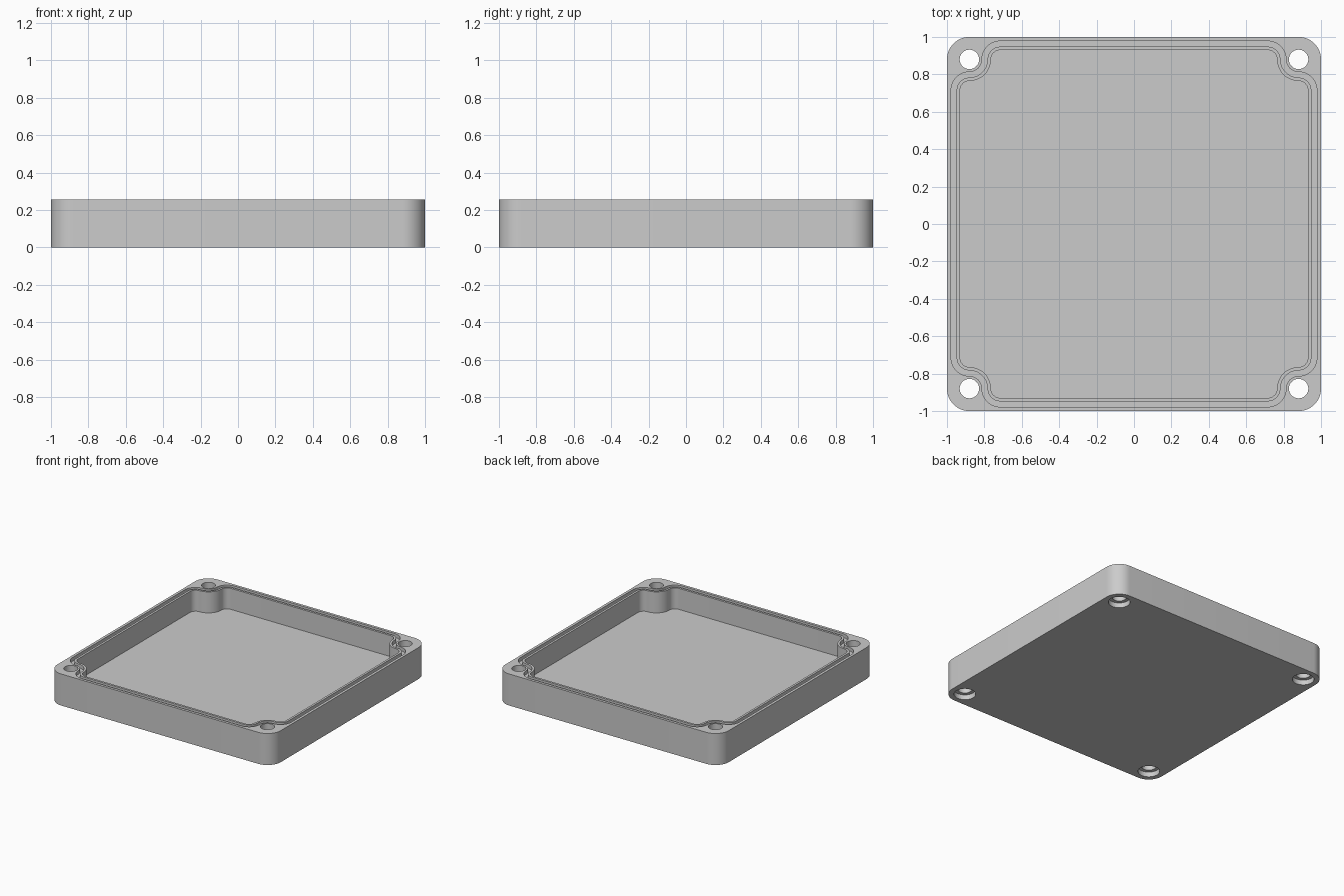
import bpy, bmesh
from math import cos, sin, radians

HEIGHT, FLOOR = 0.255, 0.085
HOLE_POS = 0.88

cube = bpy.data.objects.get("Cube")
if cube:
    bpy.data.objects.remove(cube, do_unlink=True)

grey = bpy.data.materials.new("plain grey")
grey.use_nodes = True
colour = (0.6, 0.6, 0.6, 1)
grey.diffuse_color = colour
grey.node_tree.nodes["Principled BSDF"].inputs["Base Color"].default_value = colour


def arc(cx, cy, r, start, end, steps=14):
    angles = [radians(start + (end - start) * i / steps) for i in range(steps + 1)]
    return [(cx + r * cos(a), cy + r * sin(a)) for a in angles]


def four_corners(corner):
    """Repeat one corner path around the square."""
    loop = []
    for turn in range(4):
        c, s = round(cos(radians(90 * turn))), round(sin(radians(90 * turn)))
        loop += [(x * c - y * s, x * s + y * c) for x, y in corner]
    return loop


def inner_outline(d):
    """Square outline that curves in around the screw posts, grown by d."""
    post, fillet = 0.115 - d, 0.05 + d
    near = HOLE_POS - 0.165
    return four_corners(
        arc(HOLE_POS, near, fillet, 0, 90)
        + arc(HOLE_POS, HOLE_POS, post, 270, 180)[1:]
        + arc(near, HOLE_POS, fillet, 0, 90)[1:])


def loft(name, stacks, closed=False):
    """Skin stacks of (outline, height); closed stacks form a ring."""
    bm = bmesh.new()
    for stack in stacks:
        rings = [[bm.verts.new((x, y, z)) for x, y in loop] for loop, z in stack]
        pairs = list(zip(rings, rings[1:]))
        if closed:
            pairs.append((rings[-1], rings[0]))
        else:
            bm.faces.new(rings[0])
            bm.faces.new(rings[-1])
        for a, b in pairs:
            n = len(a)
            for i in range(n):
                j = (i + 1) % n
                bm.faces.new((a[i], a[j], b[j], b[i]))
    bmesh.ops.recalc_face_normals(bm, faces=bm.faces)
    mesh = bpy.data.meshes.new(name)
    bm.to_mesh(mesh)
    bm.free()
    mesh.materials.append(grey)
    obj = bpy.data.objects.new(name, mesh)
    bpy.context.collection.objects.link(obj)
    return obj


def cut(target, cutter):
    cutter.hide_render = True
    mod = target.modifiers.new(cutter.name, "BOOLEAN")
    mod.operation, mod.solver, mod.object = "DIFFERENCE", "EXACT", cutter
    bpy.context.view_layer.objects.active = target
    bpy.ops.object.modifier_apply(modifier=mod.name)
    bpy.data.objects.remove(cutter, do_unlink=True)


# Rounded square body
outline = four_corners(arc(HOLE_POS, HOLE_POS, 0.12, 0, 90))
tray = loft("enclosure_tray", [[(outline, 0), (outline, HEIGHT)]])

# Open cavity, leaving a post in each corner
wall = inner_outline(0)
cut(tray, loft("cavity", [[(wall, FLOOR), (wall, HEIGHT + 0.1)]]))

# Seal groove running around the rim
inner, outer = inner_outline(0.018), inner_outline(0.048)
low, high = HEIGHT - 0.03, HEIGHT + 0.1
cut(tray, loft("seal_groove", [[(outer, low), (outer, high), (inner, high), (inner, low)]], True))

# Screw holes with wider recesses underneath
drills = []
for sx in (-1, 1):
    for sy in (-1, 1):
        bore, hole = (arc(sx * HOLE_POS, sy * HOLE_POS, r, 0, 360, 40)[:-1] for r in (0.08, 0.052))
        drills.append([(bore, -0.1), (bore, 0.04), (hole, 0.04), (hole, high)])
cut(tray, loft("screw_holes", drills))

# Smooth the curves while keeping the edges crisp
bpy.ops.object.select_all(action="DESELECT")
tray.select_set(True)
bpy.context.view_layer.objects.active = tray
bpy.ops.object.shade_smooth_by_angle(angle=radians(30))
